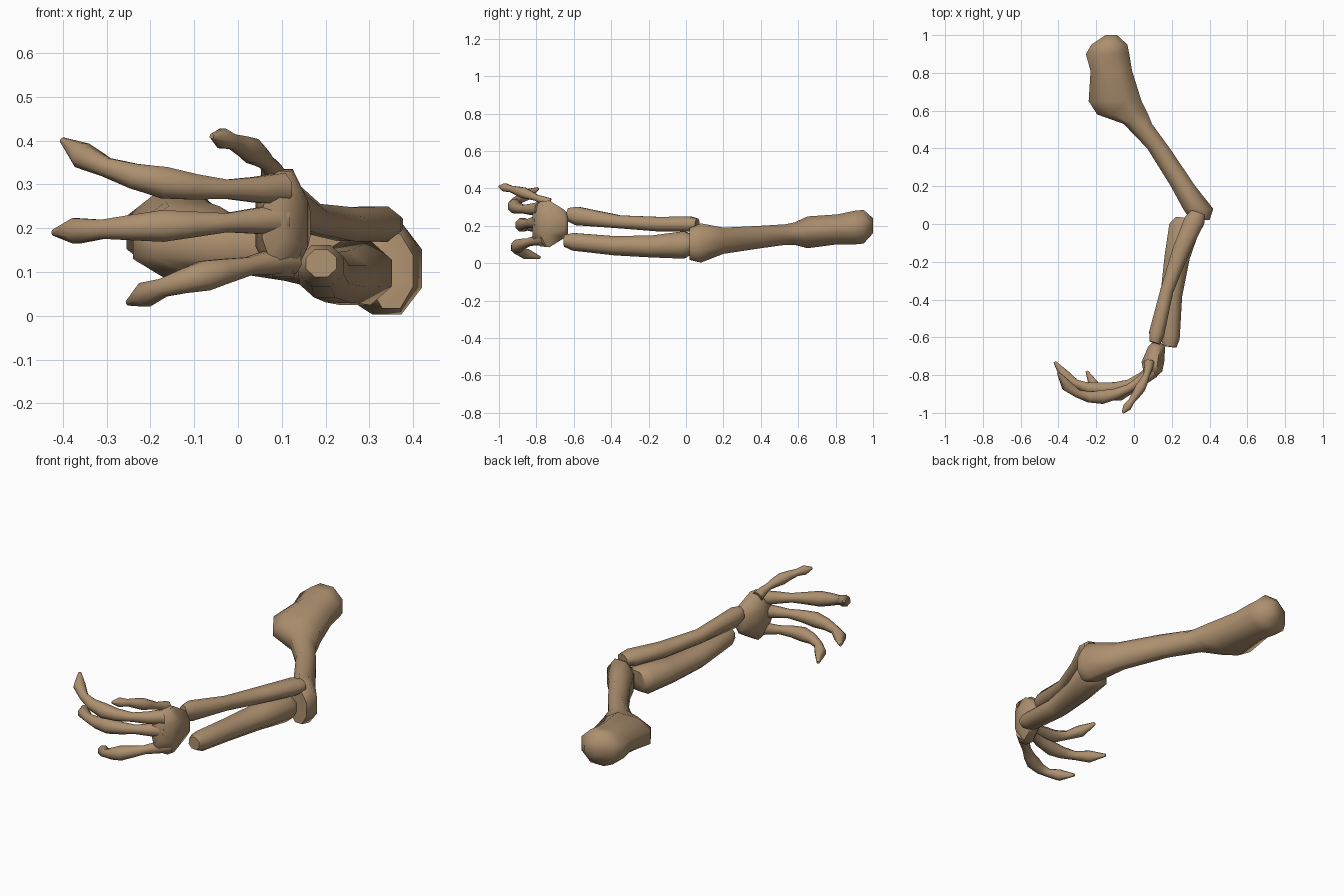
import bpy, bmesh, math
from mathutils import Vector
from mathutils.geometry import interpolate_bezier

cube = bpy.data.objects.get("Cube")
if cube:
    bpy.data.objects.remove(cube, do_unlink=True)

SIDES = 8
UP = Vector((0, 0, 1))
BACK = Vector((0, 1, 0))

bone = bpy.data.materials.new("tan_bone")
bone.use_nodes = True
bone.diffuse_color = (.42, .28, .16, 1)
shader = next(node for node in bone.node_tree.nodes if node.type == 'BSDF_PRINCIPLED')
shader.inputs["Base Color"].default_value = bone.diffuse_color
shader.inputs["Roughness"].default_value = .8


def section_points(centre, along, width, height):
    """Corners of an eight-sided section set square to the given direction."""
    side = along.cross(UP).normalized()
    rise = side.cross(along).normalized()
    reach = .5 / math.cos(math.pi / SIDES)
    for step in range(SIDES):
        angle = math.tau * (step + .5) / SIDES
        yield (centre + side * width * reach * math.cos(angle)
               + rise * height * reach * math.sin(angle))


def skin(name, sections):
    """Join a row of sections into one closed, smooth-shaded object."""
    bm = bmesh.new()
    rings = [[bm.verts.new(point) for point in section_points(*section)]
             for section in sections]
    for first, second in zip(rings, rings[1:]):
        for i in range(SIDES):
            j = (i + 1) % SIDES
            bm.faces.new((first[i], first[j], second[j], second[i]))
    bm.faces.new(rings[0])
    bm.faces.new(rings[-1])
    bmesh.ops.recalc_face_normals(bm, faces=bm.faces[:])
    mesh = bpy.data.meshes.new(name)
    bm.to_mesh(mesh)
    bm.free()
    mesh.materials.append(bone)
    obj = bpy.data.objects.new(name, mesh)
    bpy.context.collection.objects.link(obj)
    bpy.ops.object.select_all(action='DESELECT')
    obj.select_set(True)
    bpy.context.view_layer.objects.active = obj
    bpy.ops.object.shade_smooth_by_angle(angle=math.radians(60))


def forearm_bone(name, elbow, wrist, elbow_size, wrist_size, waist):
    """Bowed, sagging shaft with a narrow waist and blunt knobs at both ends."""
    elbow, wrist = Vector(elbow), Vector(wrist)
    elbow_size, wrist_size = Vector(elbow_size), Vector(wrist_size)
    sections = []
    for t, swell in ((0, .7), (.06, 1), (.3, .9), (.6, waist), (.93, 1), (1, .7)):
        centre = elbow.lerp(wrist, t)
        bow = math.sin(math.pi * t)
        centre -= Vector((.03, 0, .02)) * bow
        width, height = elbow_size.lerp(wrist_size, t) * swell
        sections.append((centre, wrist - elbow, width, height))
    skin(name, sections)


def digit(name, base, base_handle, tip_handle, tip, girth):
    """Curling finger that swells at each joint and ends in a point."""
    controls = [Vector(p) for p in (base, base_handle, tip_handle, tip)]
    path = interpolate_bezier(*controls, 9)
    last = len(path) - 1
    sections = []
    for i, centre in enumerate(path):
        along = path[min(i + 1, last)] - path[max(i - 1, 0)]
        size = girth * (1 + .25 * math.cos(2 * math.tau * i / last))
        if i == last:
            size *= .2
        sections.append((centre, along, size, size))
    skin(name, sections)


# Upper arm: broad shoulder head, slim shaft, flared elbow; it dips to the elbow
upper_arm = [  # y, x, width, height
    (1, -.12, .06, .08),
    (.95, -.13, .19, .18),
    (.9, -.14, .23, .18),
    (.81, -.12, .22, .16),
    (.65, -.1, .28, .17),
    (.58, -.06, .27, .12),
    (.53, .02, .15, .11),
    (.4, .13, .12, .12),
    (.2, .26, .13, .14),
    (.08, .34, .16, .21),
    (.02, .35, .1, .17),
]
skin("upper_arm_bone", [(Vector((x, y, .1 + y / 10)), BACK, width, height)
                        for y, x, width, height in upper_arm])

# Forearm: one bone outside and below, the other crossing over it
forearm_bone("lower_forearm_bone", (.28, .03, .1), (.19, -.65, .12), (.17, .15), (.1, .09), .9)
forearm_bone("upper_forearm_bone", (.34, .06, .21), (.11, -.63, .26), (.11, .08), (.08, .1), .75)

# Palm: an upright plate, tallest near the knuckles
palm = [  # y, x, width, height
    (-.63, .12, .05, .1),
    (-.65, .12, .09, .15),
    (-.73, .1, .12, .25),
    (-.78, .1, .1, .24),
    (-.82, .08, .05, .15),
]
skin("palm", [(Vector((x, y, .21)), BACK, width, height)
              for y, x, width, height in palm])

# Three curling fingers, then the thumb reaching up and forward
digit("upper_finger", (.1, -.78, .29), (-.05, -.92, .28), (-.3, -1, .3), (-.4, -.79, .4), .058)
digit("middle_finger", (.1, -.78, .22), (-.05, -.88, .21), (-.3, -.95, .2), (-.42, -.73, .19), .058)
digit("lower_finger", (.12, -.75, .13), (0, -.87, .11), (-.16, -1.02, .08), (-.25, -.78, .03), .055)
digit("thumb", (.08, -.73, .32), (.08, -.82, .36), (0, -.92, .4), (-.06, -1, .41), .045)
